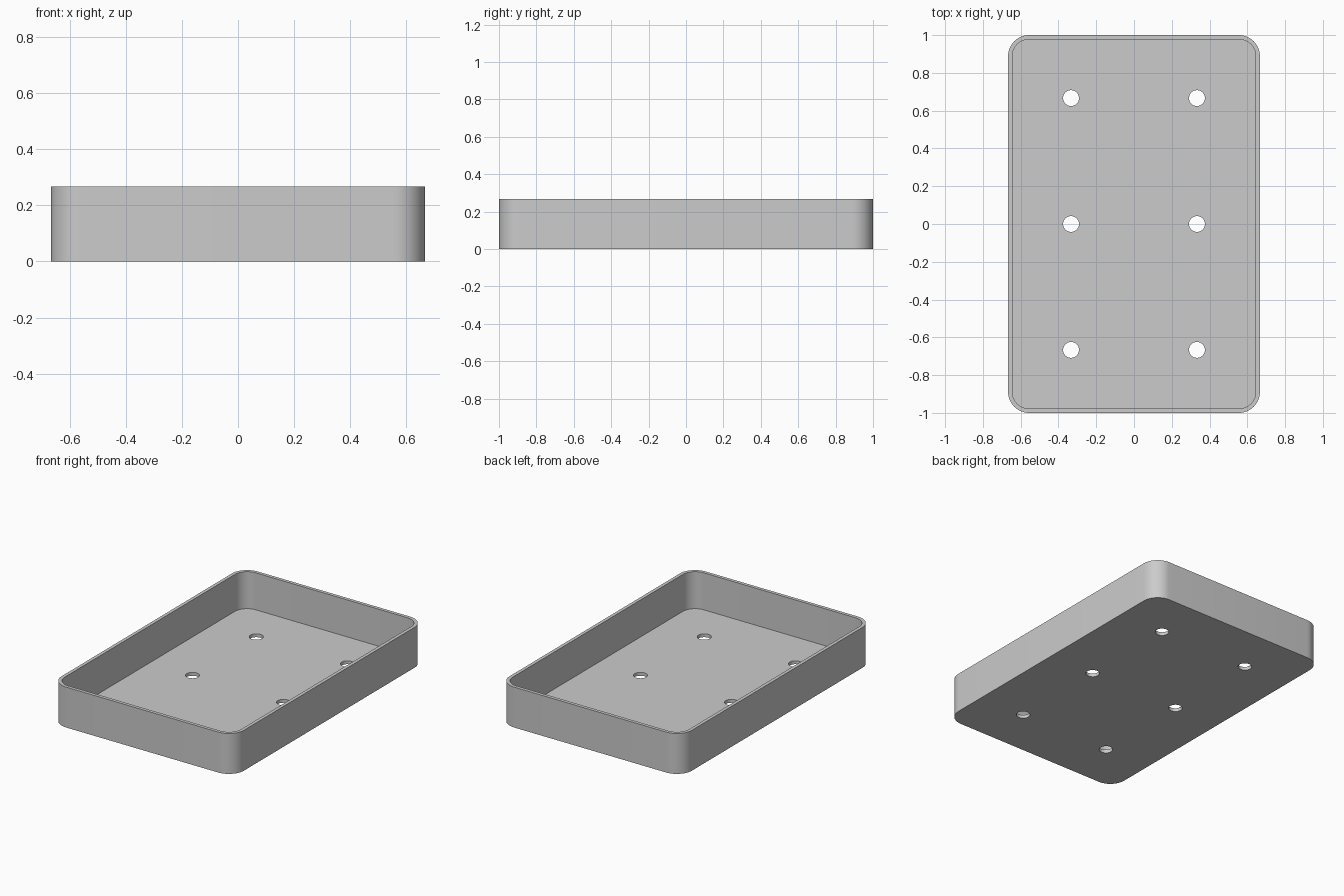
import bpy
import bmesh
from math import cos, sin, pi

HALF_X, HALF_Y, HEIGHT = 0.6667, 1.0, 0.267
WALL, FLOOR, CORNER = 0.0225, 0.0225, 0.111
HOLE_RADIUS = 0.042

cube = bpy.data.objects.get("Cube")
if cube:
    bpy.data.objects.remove(cube, do_unlink=True)

grey = bpy.data.materials.new("plain grey")
grey.use_nodes = True
colour = (0.6, 0.6, 0.6, 1.0)
grey.diffuse_color = colour
grey.node_tree.nodes["Principled BSDF"].inputs["Base Color"].default_value = colour


def rounded_outline(hx, hy, r, steps=12):
    """Counter-clockwise rounded rectangle."""
    points = []
    for quarter, (sx, sy) in enumerate([(1, 1), (-1, 1), (-1, -1), (1, -1)]):
        for i in range(steps + 1):
            a = (quarter + i / steps) * pi / 2
            points.append((sx * (hx - r) + r * cos(a), sy * (hy - r) + r * sin(a)))
    return points


def circle_outline(x, y, r, steps=32):
    return [(x + r * cos(2 * pi * i / steps), y + r * sin(2 * pi * i / steps))
            for i in range(steps)]


def prism(name, outlines, z0, z1):
    """Extrude one or more closed outlines from z0 to z1."""
    bm = bmesh.new()
    for outline in outlines:
        base = bm.faces.new([bm.verts.new((x, y, z0)) for x, y in outline])
        extruded = bmesh.ops.extrude_face_region(bm, geom=[base], use_keep_orig=True)
        for v in extruded["geom"]:
            if isinstance(v, bmesh.types.BMVert):
                v.co.z = z1
    bmesh.ops.recalc_face_normals(bm, faces=bm.faces)
    mesh = bpy.data.meshes.new(name)
    bm.to_mesh(mesh)
    bm.free()
    mesh.materials.append(grey)
    obj = bpy.data.objects.new(name, mesh)
    bpy.context.collection.objects.link(obj)
    return obj


# Open tray body
tray = prism("tray", [rounded_outline(HALF_X, HALF_Y, CORNER)], 0, HEIGHT)

# Cutters for the hollow and the six floor holes
hollow = prism("hollow_cutter",
               [rounded_outline(HALF_X - WALL, HALF_Y - WALL, CORNER - WALL)],
               FLOOR, HEIGHT + 0.1)
holes = prism("hole_cutter",
              [circle_outline(x / 3, y * 2 / 3, HOLE_RADIUS)
               for x in (-1, 1) for y in (-1, 0, 1)],
              -0.1, FLOOR + 0.1)

bpy.ops.object.select_all(action="DESELECT")
tray.select_set(True)
bpy.context.view_layer.objects.active = tray
for cutter in (hollow, holes):
    cut = tray.modifiers.new(cutter.name, "BOOLEAN")
    cut.operation = "DIFFERENCE"
    cut.solver = "EXACT"
    cut.object = cutter
    bpy.ops.object.modifier_apply(modifier=cut.name)
    bpy.data.objects.remove(cutter, do_unlink=True)

# Soft corners and holes, crisp rims
bpy.ops.object.shade_smooth_by_angle(angle=pi / 6)
